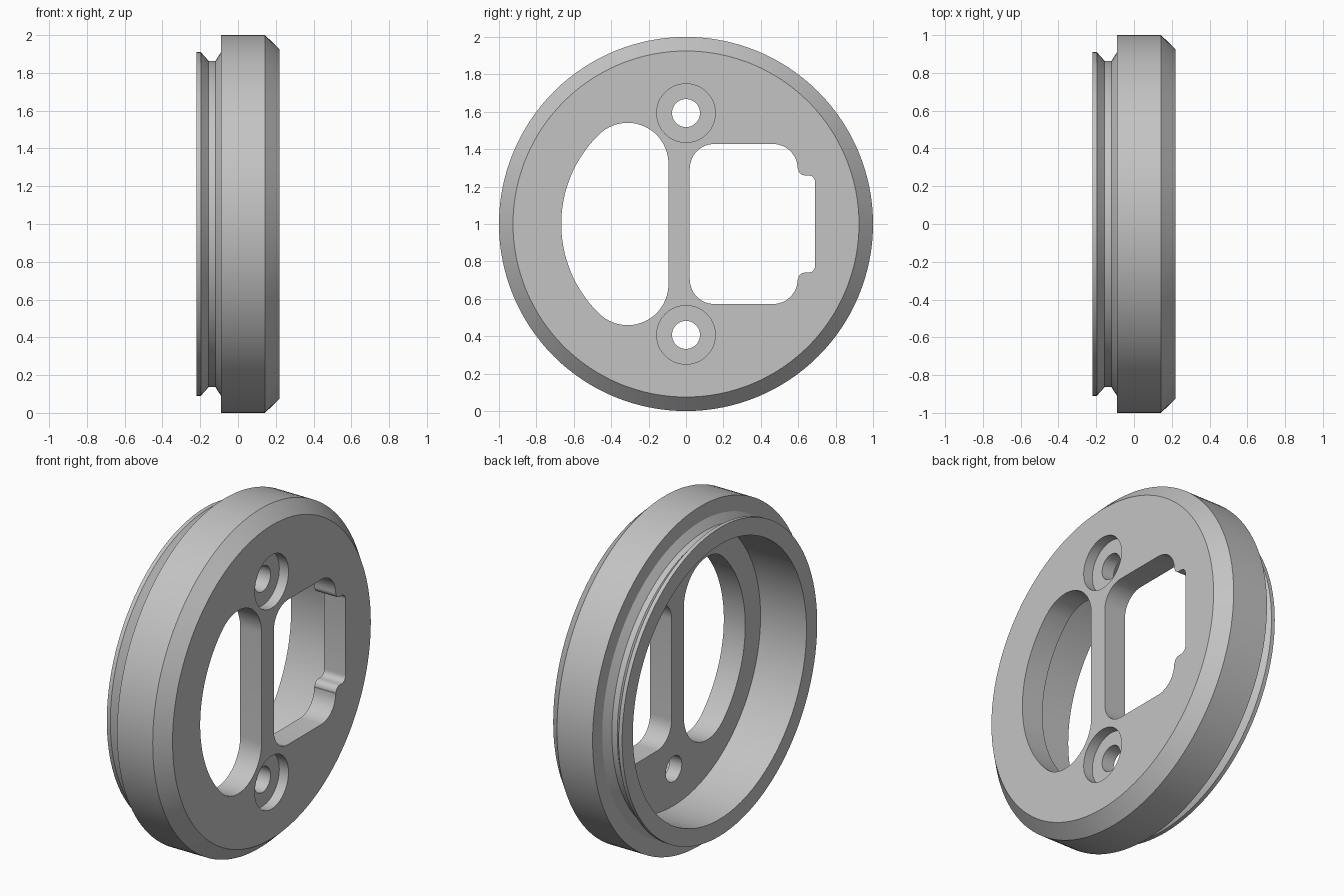
import bpy, bmesh
from math import sin, cos, pi, radians

cube = bpy.data.objects.get("Cube")
if cube:
    bpy.data.objects.remove(cube, do_unlink=True)

SEGMENTS = 128
AXIS_Z = 1.0
FRONT = 0.22

grey = bpy.data.materials.new("satin grey")
grey.use_nodes = True
grey.diffuse_color = (0.55, 0.55, 0.55, 1)
grey.node_tree.nodes["Principled BSDF"].inputs["Base Color"].default_value = (0.55, 0.55, 0.55, 1)


def make_object(name, bm):
    bmesh.ops.recalc_face_normals(bm, faces=bm.faces[:])
    mesh = bpy.data.meshes.new(name)
    bm.to_mesh(mesh)
    bm.free()
    mesh.materials.append(grey)
    obj = bpy.data.objects.new(name, mesh)
    bpy.context.collection.objects.link(obj)
    return obj


def lathe(name, profile):
    """Turn (x, radius) points around the x axis and cap both ends."""
    bm = bmesh.new()
    rings = []
    for x, r in profile:
        angles = [2 * pi * i / SEGMENTS for i in range(SEGMENTS)]
        rings.append([bm.verts.new((x, r * cos(a), AXIS_Z + r * sin(a))) for a in angles])
    for a, b in zip(rings, rings[1:]):
        for i in range(SEGMENTS):
            j = (i + 1) % SEGMENTS
            bm.faces.new((a[i], a[j], b[j], b[i]))
    bm.faces.new(rings[0])
    bm.faces.new(rings[-1])
    return make_object(name, bm)


def arc(y, z, r, start, end, steps=12):
    angles = [radians(start + (end - start) * i / steps) for i in range(steps + 1)]
    return [(y + r * cos(a), z + r * sin(a)) for a in angles]


def prism(name, outline, x0, x1):
    """Extrude a (y, z) outline, measured from the axis, along x."""
    bm = bmesh.new()
    face = bm.faces.new([bm.verts.new((x0, y, AXIS_Z + z)) for y, z in outline])
    moved = bmesh.ops.extrude_face_region(bm, geom=[face])["geom"]
    verts = [v for v in moved if isinstance(v, bmesh.types.BMVert)]
    bmesh.ops.translate(bm, verts=verts, vec=(x1 - x0, 0, 0))
    return make_object(name, bm)


# Turned ring: rear lip, groove, shoulder, rim, chamfer, front plate and rear bore
body = lathe("ring_body", [
    (0.08, 0.81), (-0.22, 0.81), (-0.22, 0.91), (-0.197, 0.91), (-0.155, 0.863),
    (-0.12, 0.863), (-0.09, 0.91), (-0.09, 1.0), (0.143, 1.0), (FRONT, 0.925)])

# Crescent-backed window
crescent = (arc(0, 0, 0.667, 134, 226, 40)
            + arc(-0.312, -0.323, 0.218, 226, 360, 24)
            + arc(-0.312, 0.323, 0.218, 0, 134, 24)[:-1])[1:]

# Rounded square window with a shallow side notch, upper half mirrored down
upper = (arc(0.655, 0.225, 0.035, 0, 90, 6)
         + arc(0.635, 0.295, 0.035, 270, 180, 6)
         + arc(0.465, 0.296, 0.132, 0, 90)
         + arc(0.152, 0.296, 0.132, 90, 180))
square = upper + [(y, -z) for y, z in reversed(upper)]

cutters = [prism("crescent_window_cutter", crescent, -0.1, 0.4),
           prism("square_window_cutter", square, -0.1, 0.4)]

# Counterbored screw holes above and below the axis
for side, z in (("upper", 0.593), ("lower", -0.593)):
    for kind, r, x in (("hole", 0.075, -0.1), ("counterbore", 0.157, FRONT - 0.06)):
        circle = arc(0, z, r, 0, 360, 48)[:-1]
        cutters.append(prism(f"{side}_{kind}_cutter", circle, x, 0.4))

bpy.context.view_layer.objects.active = body
for cutter in cutters:
    mod = body.modifiers.new("cut", "BOOLEAN")
    mod.operation = "DIFFERENCE"
    mod.solver = "EXACT"
    mod.object = cutter
    bpy.ops.object.modifier_apply(modifier=mod.name)
    bpy.data.objects.remove(cutter, do_unlink=True)

bpy.ops.object.select_all(action="DESELECT")
body.select_set(True)
bpy.ops.object.shade_smooth_by_angle(angle=radians(25))
